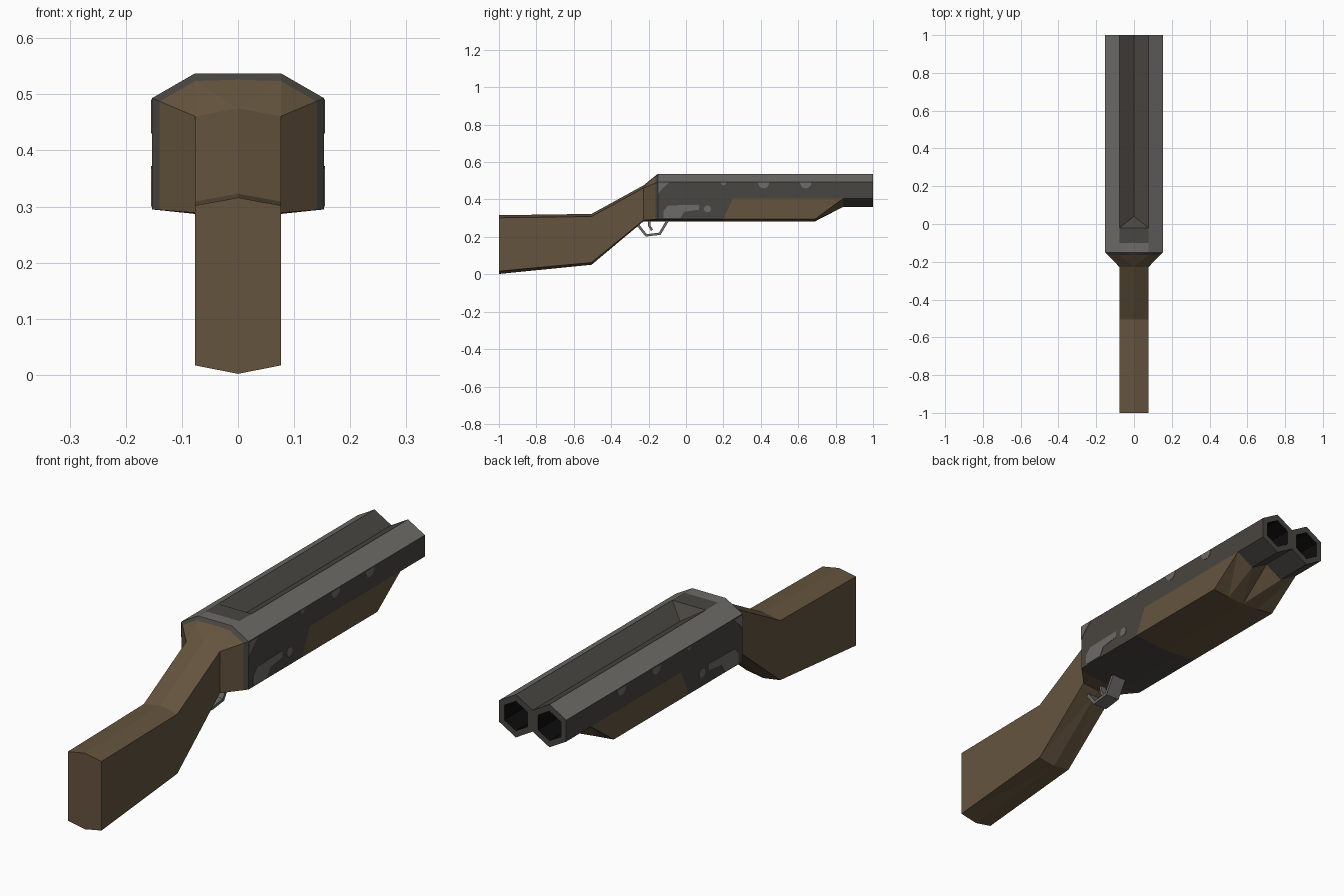
import bpy, bmesh, math

if "Cube" in bpy.data.objects:
    bpy.data.objects.remove(bpy.data.objects["Cube"])

def material(name, r, g, b):
    lin = [((c / 255 + 0.055) / 1.055) ** 2.4 for c in (r, g, b)]
    m = bpy.data.materials.new(name)
    m.diffuse_color = (*lin, 1)
    m.use_nodes = True
    m.node_tree.nodes["Principled BSDF"].inputs["Base Color"].default_value = m.diffuse_color
    return m

MATS = [material("brown_wood", 100, 84, 62), material("dark_steel", 73, 70, 65),
        material("worn_steel", 109, 107, 104), material("bore_black", 14, 13, 13)]
WOOD, DARK, WORN, BLACK = range(4)

def face(bm, pts, mat):
    f = bm.faces.new([bm.verts.new(p) for p in pts])
    f.material_index = mat

def finish(name, bm):
    bmesh.ops.remove_doubles(bm, verts=bm.verts, dist=0.0004)
    bmesh.ops.dissolve_degenerate(bm, edges=bm.edges, dist=0.0004)
    bmesh.ops.recalc_face_normals(bm, faces=bm.faces)
    me = bpy.data.meshes.new(name)
    bm.to_mesh(me)
    bm.free()
    for m in MATS:
        me.materials.append(m)
    ob = bpy.data.objects.new(name, me)
    bpy.context.collection.objects.link(ob)
    return ob

def same(p, q):
    return max(abs(a - b) for a, b in zip(p, q)) < 1e-5

def loft(bm, sections, rule):
    """Skin half sections (centre top to centre bottom) on both sides of x = 0."""
    for i, (a, b) in enumerate(zip(sections, sections[1:])):
        for j in range(len(a) - 1):
            for tri in ((a[j], a[j + 1], b[j]), (a[j + 1], b[j + 1], b[j])):
                if same(tri[0], tri[1]) or same(tri[1], tri[2]) or same(tri[0], tri[2]):
                    continue
                for s in (1, -1):
                    face(bm, [(s * x, y, z) for x, y, z in tri], rule(i, j))

# Cross-section of the barrels: two touching hexagons
R = 0.0885
W = R * math.cos(math.radians(30))
ZC = 0.449
ZT, ZS, ZL, ZB = ZC + R, ZC + R / 2, ZC - R / 2, ZC - R

def body_section(y, valley=ZS, low=(0.295, 0.287, 0.283), skew=0.0):
    return [(0, y, valley), (W, y, ZT), (2 * W, y, ZS), (2 * W, y + skew, ZL),
            (2 * W, y, low[0]), (W, y, low[1]), (0, y, low[2])]

# Barrels, receiver and wooden fore-end in one skin
bm = bmesh.new()
tip = (ZL, ZB, ZL)
sections = [body_section(-0.15, ZT), body_section(-0.1, ZT), body_section(-0.02, ZT),
            body_section(0.04), body_section(0.2, skew=0.05), body_section(0.69),
            body_section(0.84, low=tip), body_section(1.0, low=tip)]

def body_rule(i, j):
    if j == 1 or (j == 0 and i == 0):
        return WORN
    if j >= 3 and i in (4, 5):
        return WOOD
    return DARK

loft(bm, sections, body_rule)

# Muzzle rings and bores
def hexagon(cx, y, r):
    return [(cx + r * math.sin(k * math.pi / 3), y, ZC + r * math.cos(k * math.pi / 3))
            for k in range(6)]

for cx in (W, -W):
    rim, hole, end = hexagon(cx, 1, R), hexagon(cx, 1, 0.061), hexagon(cx, 0.75, 0.061)
    for k in range(6):
        n = (k + 1) % 6
        face(bm, (rim[k], rim[n], hole[n], hole[k]), DARK)
        face(bm, (hole[k], hole[n], end[n], end[k]), BLACK)
    face(bm, end, BLACK)
finish("barrels_and_fore_end", bm)

# Wooden stock with a flared collar against the receiver
def stock_section(y, tc, te, be, bc):
    return [(0, y, tc), (W, y, te), (W, y, te), (W, y, be), (W, y, be), (0, y, bc)]

collar = [p for k, p in enumerate(body_section(-0.15, ZT)) if k != 3]
neck = stock_section(-0.228, 0.475, 0.461, 0.289, 0.283)
edge = [tuple(a + (b - a) * 0.18 for a, b in zip(p, q)) for p, q in zip(collar, neck)]
butt = stock_section(-1.0, 0.316, 0.302, 0.017, 0.002)
bm = bmesh.new()
loft(bm, [collar, edge, neck, stock_section(-0.505, 0.323, 0.309, 0.063, 0.051), butt],
     lambda i, j: DARK if i == 0 else WOOD)
right = [butt[0], butt[1], butt[3], butt[5]]
face(bm, right + [(-x, y, z) for x, y, z in (right[2], right[1])], WOOD)
finish("stock", bm)

# Trigger guard and trigger: bent flat strips
def strip(name, path, half_width, thick):
    bm = bmesh.new()
    rows = []
    for k, (y, z) in enumerate(path):
        y0, z0 = path[max(k - 1, 0)]
        y1, z1 = path[min(k + 1, len(path) - 1)]
        d = math.hypot(y1 - y0, z1 - z0)
        ny, nz = -(z1 - z0) / d * thick / 2, (y1 - y0) / d * thick / 2
        rows.append([(-half_width, y + ny, z + nz), (half_width, y + ny, z + nz),
                     (half_width, y - ny, z - nz), (-half_width, y - ny, z - nz)])
    for a, b in zip(rows, rows[1:]):
        for k in range(4):
            n = (k + 1) % 4
            face(bm, (a[k], a[n], b[n], b[k]), WORN)
    face(bm, rows[0], WORN)
    face(bm, rows[-1], WORN)
    finish(name, bm)

strip("trigger_guard", [(-0.262, 0.27), (-0.213, 0.208), (-0.14, 0.217), (-0.097, 0.29)], 0.032, 0.014)
strip("trigger", [(-0.198, 0.3), (-0.196, 0.26), (-0.182, 0.235)], 0.012, 0.012)

# Worn patches on both flanks, as thin plates
def disc(y, z, r, a0=0, a1=360, n=10):
    return [(y + r * math.cos(math.radians(a0 + (a1 - a0) * k / n)),
             z + r * math.sin(math.radians(a0 + (a1 - a0) * k / n))) for k in range(n)]

patches = [
    [(-0.12, 0.3), (-0.12, 0.34), (-0.095, 0.368), (0.07, 0.372), (0.07, 0.345),
     (-0.01, 0.335), (-0.03, 0.3)],
    [(-0.15, 0.43), (-0.15, 0.49), (-0.09, 0.49), (-0.125, 0.46)],
    disc(0.115, 0.35, 0.019),
    disc(0.2, 0.49, 0.014, 180, 400),
    disc(0.415, 0.49, 0.03, 180, 398),
    disc(0.64, 0.49, 0.03, 180, 398)]
bm = bmesh.new()
for pts in patches:
    pts = [(y, min(z, 0.491)) for y, z in pts]
    for s in (1, -1):
        x0, x1 = s * 2 * W, s * (2 * W + 0.0015)
        face(bm, [(x1, y, z) for y, z in pts], WORN)
        for p, q in zip(pts, pts[1:] + pts[:1]):
            face(bm, [(x0, *p), (x0, *q), (x1, *q), (x1, *p)], WORN)
finish("worn_patches", bm)
